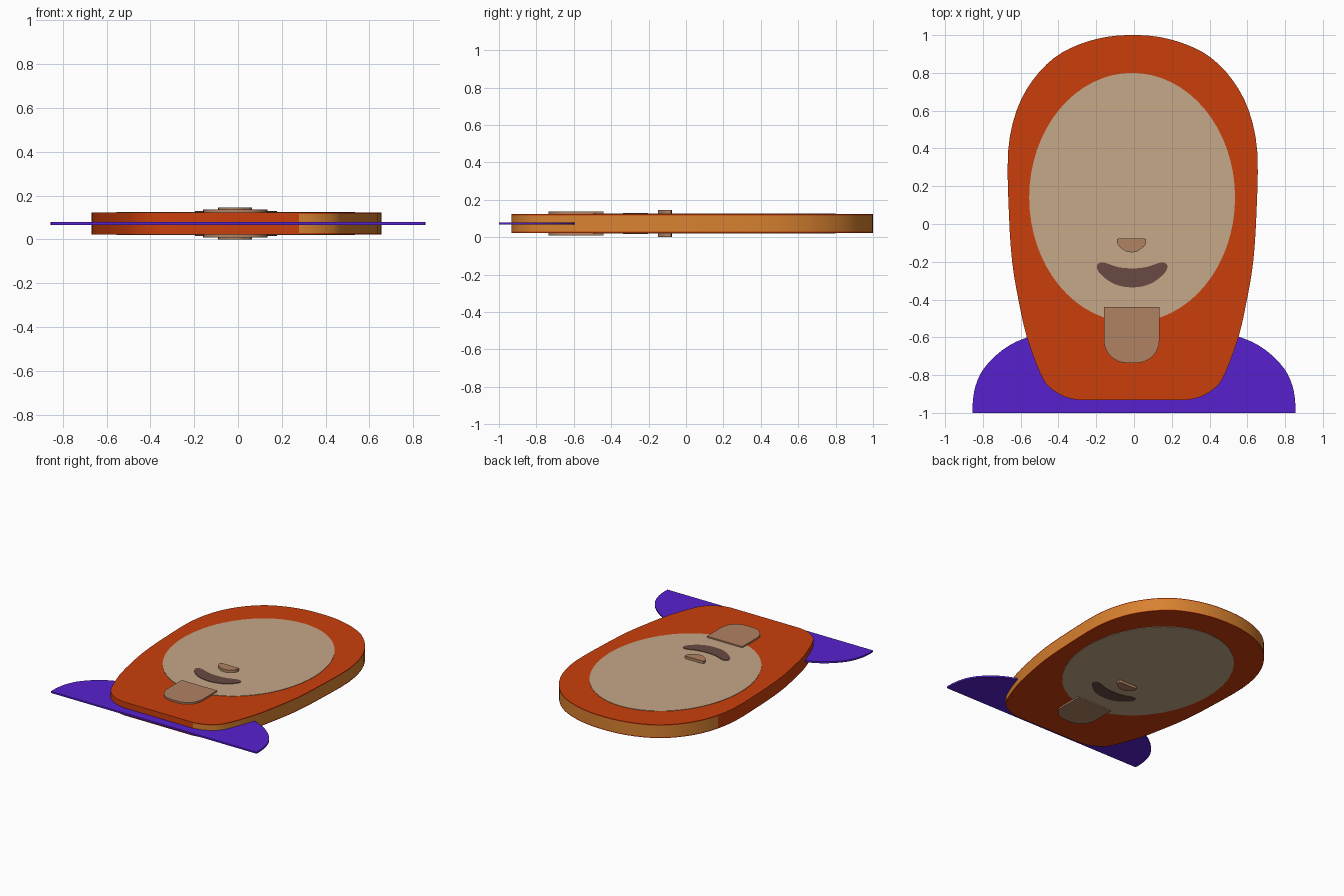
import bpy, bmesh, math
from mathutils import Vector

cube = bpy.data.objects.get("Cube")
if cube:
    bpy.data.objects.remove(cube, do_unlink=True)

MID_Z = 0.073


def material(name, r, g, b):
    """Flat material from 8-bit sRGB values."""
    lin = [((c / 255 + 0.055) / 1.055) ** 2.4 for c in (r, g, b)]
    mat = bpy.data.materials.new(name)
    mat.use_nodes = True
    mat.diffuse_color = (*lin, 1)
    mat.node_tree.nodes["Principled BSDF"].inputs["Base Color"].default_value = (*lin, 1)
    return mat


red = material("red_orange", 203, 63, 12)
orange = material("light_orange", 216, 130, 48)
skin = material("skin", 198, 168, 136)
tan = material("tan", 176, 130, 99)
brown = material("dark_brown", 104, 74, 66)
purple = material("purple", 87, 33, 206)


def smooth_path(points, steps):
    """Catmull-Rom curve through the points; the first one lies on the mirror line."""
    p = [Vector(q) for q in points]
    p = [Vector((-p[1].x, p[1].y))] + p + [p[-1]]
    out = []
    for a, b, c, d in zip(p, p[1:], p[2:], p[3:]):
        for i in range(steps):
            t = i / steps
            out.append(0.5 * (2 * b + (c - a) * t + (2 * a - 5 * b + 4 * c - d) * t ** 2
                              + (3 * b - a - 3 * c + d) * t ** 3))
    return out + [p[-1]]


def slab(name, half, levels, mats, centre=0.0, steps=3, rule=None):
    """Mirror a half outline and stack it through the given levels."""
    left = smooth_path(half, steps)
    right = [Vector((-v.x, v.y)) for v in reversed(left) if abs(v.x) > 1e-4]
    outline = left + right
    bm = bmesh.new()
    rings = [[bm.verts.new((v.x + centre, v.y, MID_Z + z)) for v in outline] for z in levels]
    bm.faces.new(list(reversed(rings[0])))
    bm.faces.new(rings[-1])
    n = len(outline)
    for lo, hi in zip(rings, rings[1:]):
        for i in range(n):
            j = (i + 1) % n
            bm.faces.new((lo[i], lo[j], hi[j], hi[i]))
    bm.normal_update()
    if rule:
        for f in bm.faces:
            f.material_index = rule(f)
    mesh = bpy.data.meshes.new(name)
    bm.to_mesh(mesh)
    bm.free()
    for m in mats:
        mesh.materials.append(m)
    obj = bpy.data.objects.new(name, mesh)
    bpy.context.collection.objects.link(obj)
    bpy.ops.object.select_all(action="DESELECT")
    obj.select_set(True)
    bpy.context.view_layer.objects.active = obj
    bpy.ops.object.shade_smooth_by_angle(angle=math.radians(30))
    return obj


def edge_band(face):
    """Lighter band round the crown and the left side of the hair."""
    c = face.calc_center_median()
    on_band = abs(face.normal.z) < 0.5 and abs(c.z - MID_Z) < 0.02
    return int(on_band and (c.x > 0.27 or c.y > 0.5))


# Hair: thick rounded slab with a coloured edge band
slab("hair", [(0, 1), (-.14, .99), (-.285, .95), (-.415, .88), (-.53, .76), (-.615, .6),
              (-.66, .38), (-.655, .05), (-.638, -.2), (-.605, -.4), (-.56, -.6),
              (-.49, -.79), (-.44, -.865), (-.36, -.915), (-.285, -.932)],
     (-.05, -.043, .043, .05), [red, orange], centre=-.007, rule=edge_band)

# Face: oval showing on both sides
oval = [(-.545 * math.sin(a), .14 + .66 * math.cos(a))
        for a in (math.pi * i / 32 for i in range(33))]
slab("face", oval, (-.053, .053), [skin], centre=-.01, steps=1)

# Nose
slab("nose", [(0, -.077), (-.068, -.077), (-.077, -.09), (-.07, -.115),
              (-.045, -.135), (-.025, -.147), (0, -.15)],
     (-.073, .073), [tan], centre=-.013)

# Mouth: smiling crescent with round ends
slab("mouth", [(0, -.235), (-.075, -.228), (-.145, -.205), (-.175, -.207), (-.187, -.228),
               (-.17, -.262), (-.115, -.307), (-.055, -.33), (0, -.336)],
     (-.057, .057), [brown], centre=-.01)

# Chin: square top, rounded lower corners
corner = [(-.027 - .12 * math.cos(a), -.615 - .12 * math.sin(a))
          for a in (math.pi / 2 * i / 8 for i in range(9))]
slab("chin", [(0, -.44), (-.147, -.44)] + corner, (-.063, .063), [tan],
     centre=-.0125, steps=1)

# Shoulders: thin sheet passing through the hair
slab("shoulders", [(0, -.53), (-.3, -.53), (-.57, -.602), (-.7, -.67), (-.795, -.765),
                   (-.84, -.86), (-.854, -.95), (-.854, -1)],
     (-.006, .006), [purple])
